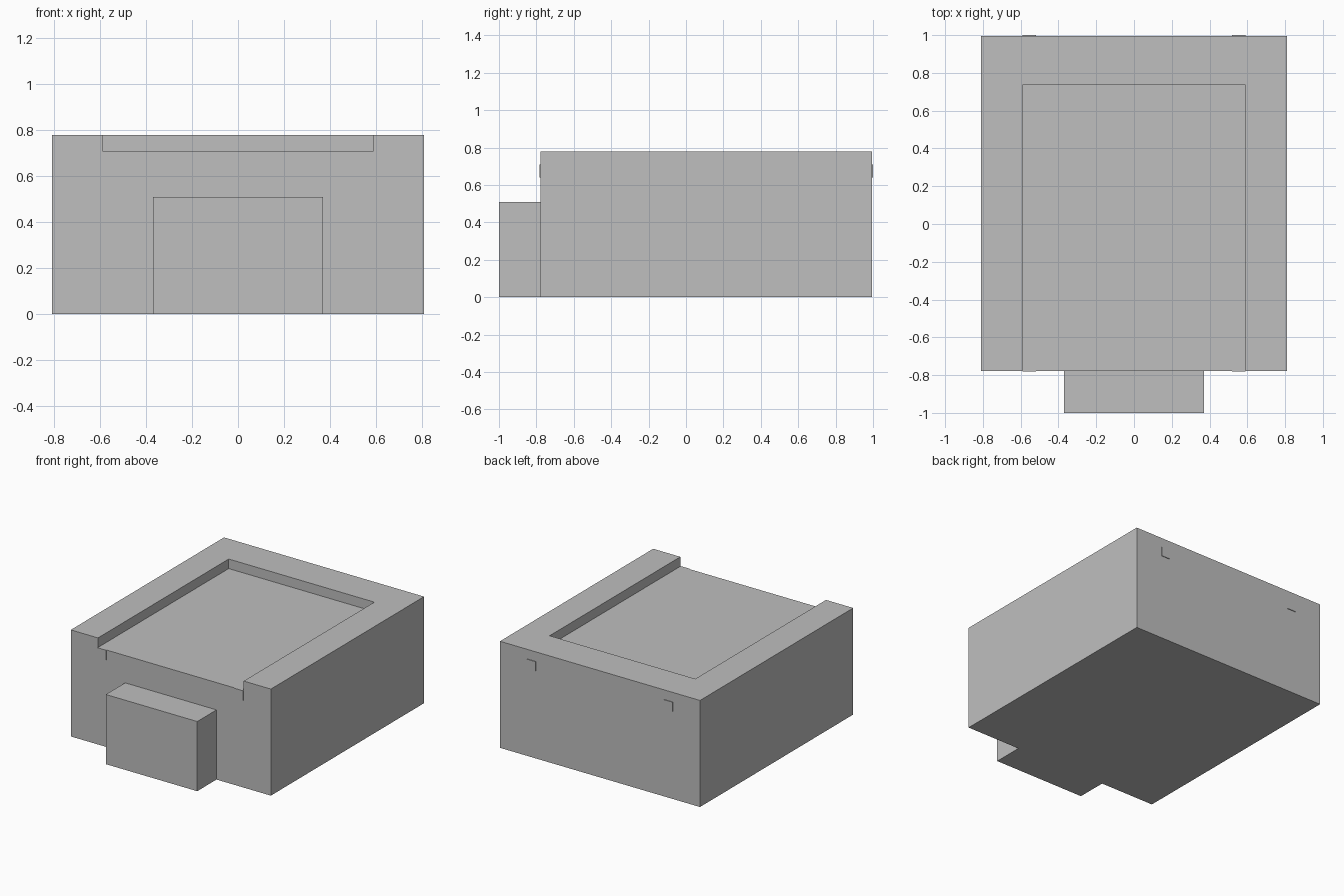
import bpy
import bmesh
from mathutils import Vector

old = bpy.data.objects.get("Cube")
if old:
    bpy.data.objects.remove(old, do_unlink=True)

# Single flat grey
grey = bpy.data.materials.new("light_grey")
grey.use_nodes = True
colour = (0.52, 0.52, 0.52, 1.0)
grey.diffuse_color = colour
grey.node_tree.nodes["Principled BSDF"].inputs["Base Color"].default_value = colour


def box(name, low, high):
    """Box object spanning two opposite corners."""
    low, high = Vector(low), Vector(high)
    bm = bmesh.new()
    bmesh.ops.create_cube(bm, size=1)
    bmesh.ops.scale(bm, vec=high - low, verts=bm.verts)
    bmesh.ops.translate(bm, vec=(low + high) / 2, verts=bm.verts)
    mesh = bpy.data.meshes.new(name)
    bm.to_mesh(mesh)
    bm.free()
    mesh.materials.append(grey)
    obj = bpy.data.objects.new(name, mesh)
    bpy.context.scene.collection.objects.link(obj)
    return obj


def combine(target, tool, operation):
    """Apply an exact boolean and discard the tool object."""
    tool.hide_render = True
    mod = target.modifiers.new(operation.lower(), 'BOOLEAN')
    mod.operation = operation
    mod.solver = 'EXACT'
    mod.object = tool
    bpy.context.view_layer.objects.active = target
    bpy.ops.object.modifier_apply(modifier=mod.name)
    bpy.data.objects.remove(tool, do_unlink=True)


HALF_W, FRONT, BACK, TOP = 0.81, -0.777, 0.995, 0.78
INNER, FLOOR = 0.59, 0.71

# Main body with the front block joined on
body = box("body", (-HALF_W, FRONT, 0), (HALF_W, BACK, TOP))
block = box("front_block", (-0.37, -1, 0), (0.37, FRONT + 0.1, 0.51))
combine(body, block, 'UNION')

# Shallow roof recess, open at the front
recess = box("recess_cutter", (-INNER, FRONT - 0.1, FLOOR), (INNER, 0.735, TOP + 0.1))
combine(body, recess, 'DIFFERENCE')

# Small square plates on the front and back walls
TAB, OUT = 0.07, 0.005
for side, x in (("right", -INNER), ("left", INNER - TAB)):
    for end, y in (("front", FRONT - OUT), ("back", BACK)):
        box(f"{end}_{side}_plate", (x, y, FLOOR - TAB), (x + TAB, y + OUT, FLOOR))
